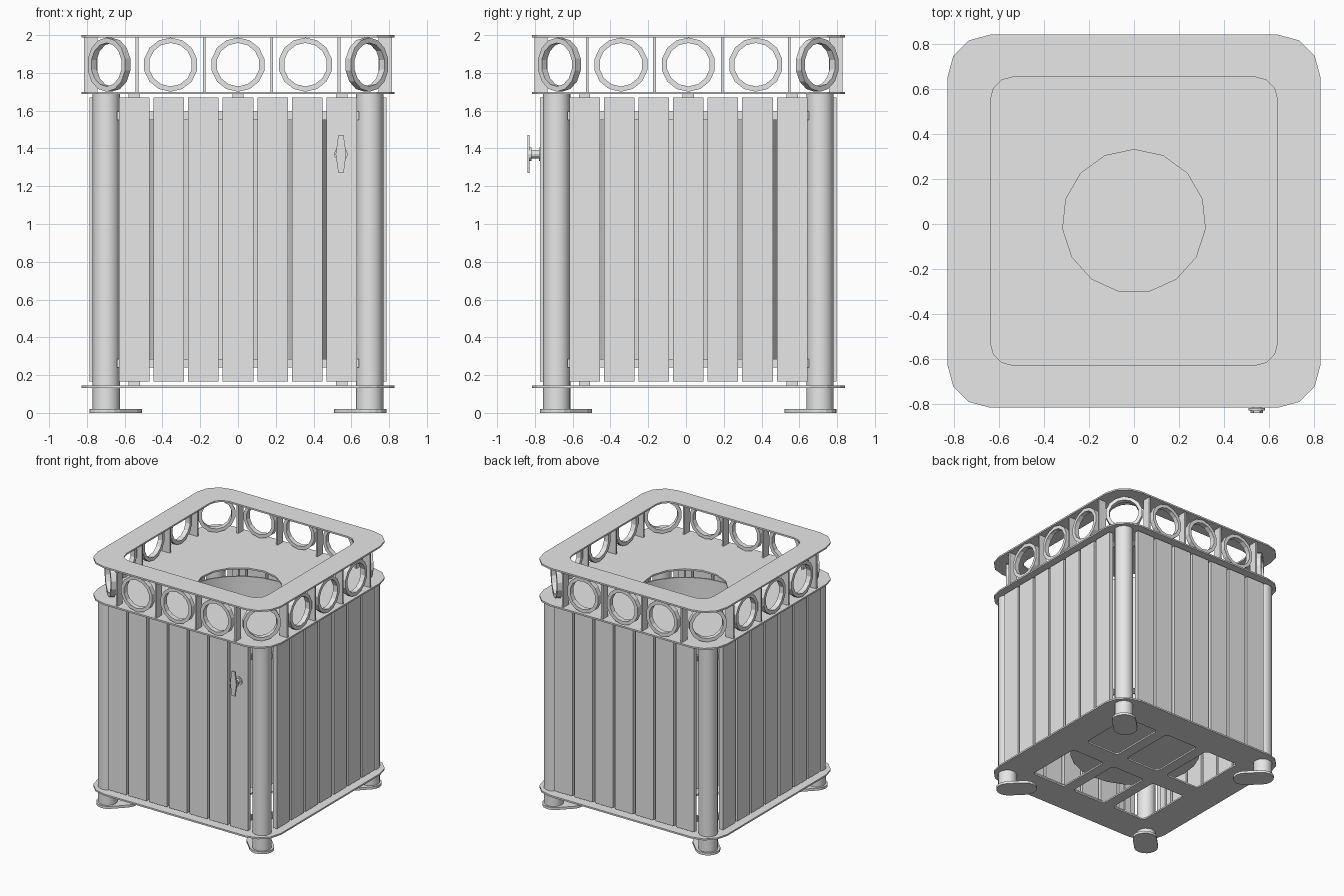
import bpy, bmesh, math
from mathutils import Matrix, Vector

if "Cube" in bpy.data.objects:
    bpy.data.objects.remove(bpy.data.objects["Cube"])

CY = 0.0125      # body centre in y
HALF = 0.828     # half width of the plates

grey = bpy.data.materials.new("light_grey")
grey.use_nodes = True
grey.diffuse_color = (0.8, 0.8, 0.8, 1)
grey.node_tree.nodes["Principled BSDF"].inputs["Base Color"].default_value = (0.8, 0.8, 0.8, 1)


def finish(name, bm, smooth=False):
    bmesh.ops.recalc_face_normals(bm, faces=bm.faces)
    me = bpy.data.meshes.new(name)
    bm.to_mesh(me)
    bm.free()
    me.materials.append(grey)
    ob = bpy.data.objects.new(name, me)
    bpy.context.collection.objects.link(ob)
    ob.location.y = CY
    if smooth:
        bpy.ops.object.select_all(action="DESELECT")
        ob.select_set(True)
        bpy.context.view_layer.objects.active = ob
        bpy.ops.object.shade_smooth_by_angle(angle=math.radians(35))
    return ob


def box(bm, lo, hi, turn=Matrix()):
    lo, hi = Vector(lo), Vector(hi)
    mat = turn @ Matrix.Translation((lo + hi) / 2) @ Matrix.Diagonal((*(hi - lo), 1))
    bmesh.ops.create_cube(bm, size=1, matrix=mat)


def circle(r, n, start=math.pi / 2):
    return [(r * math.cos(start + 2 * math.pi * i / n),
             r * math.sin(start + 2 * math.pi * i / n)) for i in range(n)]


def rounded_rect(hx, hy, r, seg=3, cx=0, cy=0):
    pts = []
    for k, (sx, sy) in enumerate([(1, 1), (-1, 1), (-1, -1), (1, -1)]):
        for i in range(seg + 1):
            a = math.pi / 2 * (k + i / seg)
            pts.append((cx + sx * (hx - r) + r * math.cos(a), cy + sy * (hy - r) + r * math.sin(a)))
    return pts


def sheet(bm, loops, z0, z1, turn=Matrix()):
    """Extruded outline; loops after the first are holes."""
    edges = []
    for pts in loops:
        vs = [bm.verts.new((x, y, z0)) for x, y in pts]
        edges += [bm.edges.new((vs[i - 1], vs[i])) for i in range(len(vs))]
    made = bmesh.ops.triangle_fill(bm, edges=edges, use_beauty=True, use_dissolve=False)
    faces = [g for g in made["geom"] if isinstance(g, bmesh.types.BMFace)]
    base = {v for f in faces for v in f.verts}
    ext = bmesh.ops.extrude_face_region(bm, geom=faces, use_keep_orig=True)["geom"]
    top = [g for g in ext if isinstance(g, bmesh.types.BMVert)]
    bmesh.ops.translate(bm, verts=top, vec=(0, 0, z1 - z0))
    bmesh.ops.transform(bm, matrix=turn, verts=list(base) + top)


def tube(bm, r, n, z0, z1, turn=Matrix()):
    sheet(bm, [circle(r, n)], z0, z1, turn)


def ring(bm, r_out, r_in, n, z0, z1, turn=Matrix()):
    a, b = circle(r_out, n), circle(r_in, n)
    rows = [[bm.verts.new(turn @ Vector((x, y, z))) for x, y in p]
            for p, z in ((a, z0), (a, z1), (b, z1), (b, z0))]
    for k in range(4):
        for i in range(n):
            bm.faces.new((rows[k - 1][i - 1], rows[k - 1][i], rows[k][i], rows[k][i - 1]))


outline = rounded_rect(HALF, HALF, 0.19)
SIDES = [Matrix.Rotation(k * math.pi / 2, 4, "Z") for k in range(4)]

# Horizontal plates: top rim, lid with round mouth, slotted floor
bm = bmesh.new()
sheet(bm, [outline, rounded_rect(0.637, 0.64, 0.1)], 1.987, 2.0)
finish("top_rim", bm)

bm = bmesh.new()
sheet(bm, [outline, circle(0.318, 15)], 1.687, 1.7)
finish("lid_plate", bm)

bm = bmesh.new()
slots = [rounded_rect(0.155, 0.24, 0.02, 1, x, y) for x in (-0.4, 0, 0.4) for y in (-0.32, 0.32)]
sheet(bm, [outline] + slots, 0.132, 0.145)
finish("floor_plate", bm)

# Slatted walls, seven boards a side
for name, turn in zip(("front", "left", "back", "right"), SIDES):
    bm = bmesh.new()
    for i in range(-3, 4):
        x = i * 0.183
        box(bm, (x - 0.081, -0.785, 0.165), (x + 0.081, -0.75, 1.67), turn)
    finish(name + "_slats", bm)

    # Rails and uprights carrying the boards
    bm = bmesh.new()
    for z in (0.24, 1.55):
        box(bm, (-0.64, -0.75, z), (0.64, -0.735, z + 0.045), turn)
    for x in (-0.55, 0.55):
        box(bm, (x - 0.03, -0.75, 0.145), (x + 0.03, -0.738, 1.687), turn)
    box(bm, (-0.03, -0.75, 1.5), (0.03, -0.738, 1.687), turn)
    finish(name + "_frame", bm)

# Corner posts and elongated feet
bm_post, bm_foot = bmesh.new(), bmesh.new()
for turn in SIDES:
    tube(bm_post, 0.072, 16, 0.02, 1.687, turn @ Matrix.Translation((0.697, 0.697, 0)))
    capsule = [(0.065 * (1 if i <= 8 else -1) + 0.092 * math.cos(a), 0.092 * math.sin(a))
               for i in range(18)
               for a in [-math.pi / 2 + math.pi * (i if i <= 8 else i - 1) / 8]]
    sheet(bm_foot, [capsule], 0, 0.02,
          turn @ Matrix.Rotation(math.pi / 4, 4, "Z") @ Matrix.Translation((0.915, 0, 0)))
finish("corner_posts", bm_post, True)
finish("feet", bm_foot)

# Gallery of rings and dividers between the lid and the rim
upright = Matrix.Rotation(math.pi / 2, 4, "X")
bm_ring, bm_div = bmesh.new(), bmesh.new()
for turn in SIDES:
    for x in (-0.357, 0, 0.357):
        ring(bm_ring, 0.143, 0.115, 14, 0, 0.04,
             turn @ Matrix.Translation((x, -0.77, 1.8435)) @ upright)
    ring(bm_ring, 0.143, 0.115, 14, 0, 0.04,
         turn @ Matrix.Rotation(math.pi / 4, 4, "Z") @ Matrix.Translation((0, -0.945, 1.8435)) @ upright)
    for x in (-0.535, -0.179, 0.179, 0.535):
        box(bm_div, (x - 0.007, -0.815, 1.7), (x + 0.007, -0.745, 1.987), turn)
finish("gallery_rings", bm_ring)
finish("gallery_dividers", bm_div)

# Inner bin: open can with a thin wall
bm = bmesh.new()
ring(bm, 0.5, 0.488, 24, 0.28, 1.55)
tube(bm, 0.488, 24, 0.28, 0.292)
finish("inner_bin", bm, True)

# Door knob: stem, collar and lozenge grip
bm = bmesh.new()
at = Matrix.Translation((0.545, -0.78, 1.37)) @ upright
tube(bm, 0.022, 12, 0, 0.062, at)
tube(bm, 0.036, 12, 0, 0.012, at)
tube(bm, 0.036, 12, 0.05, 0.06, at)
grip = [(0.014, 0.1), (0.028, 0.0), (0.014, -0.1), (-0.014, -0.1), (-0.028, 0.0), (-0.014, 0.1)]
sheet(bm, [grip], 0.06, 0.0725, at)
finish("door_knob", bm)
